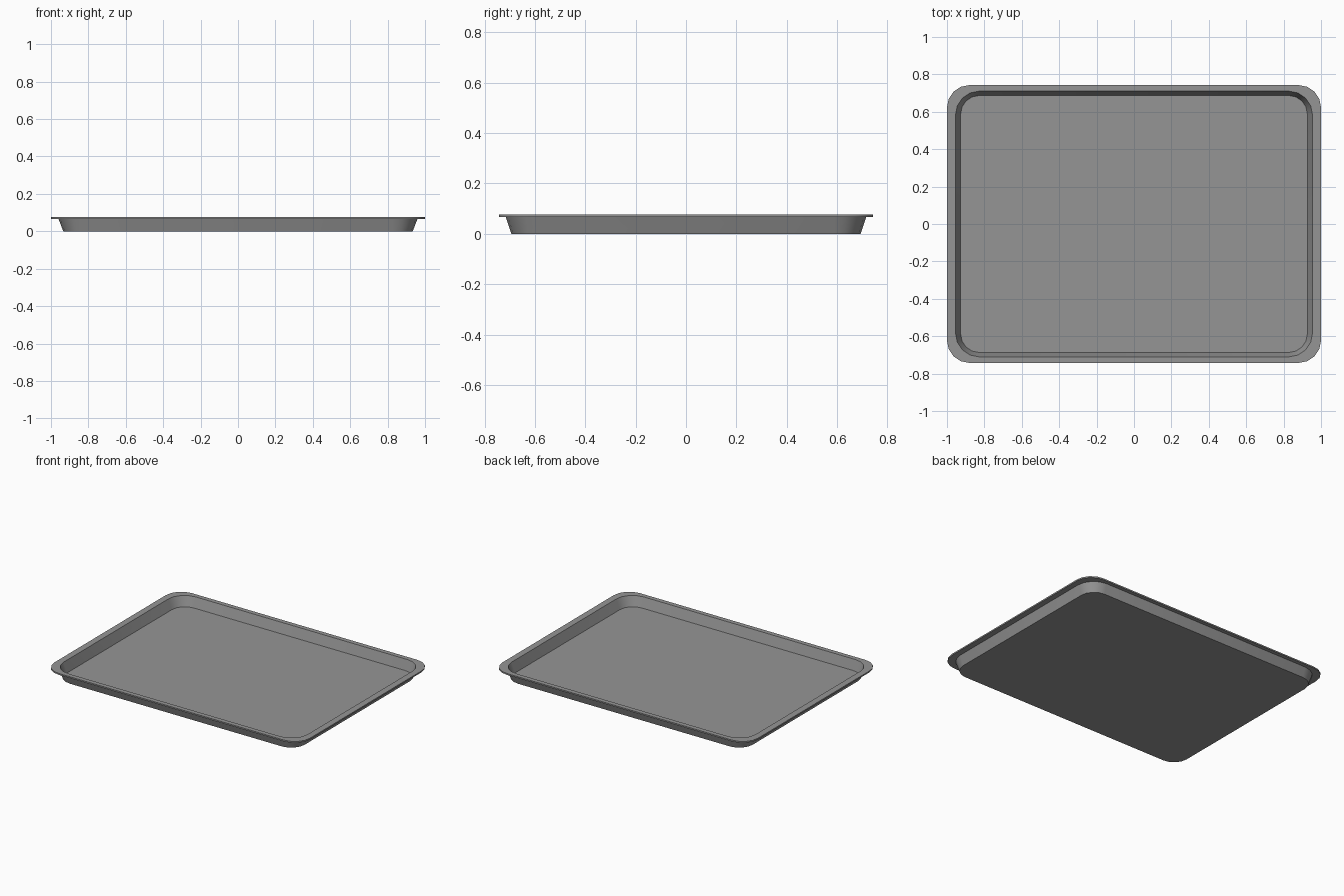
import bpy, bmesh, math

cube = bpy.data.objects.get("Cube")
if cube:
    bpy.data.objects.remove(cube, do_unlink=True)

# Bare metal
metal = bpy.data.materials.new("grey metal")
metal.use_nodes = True
colour = (0.30, 0.30, 0.30, 1)
metal.diffuse_color = colour
metal.node_tree.nodes["Principled BSDF"].inputs["Base Color"].default_value = colour

CORNER_STEPS = 4


def rounded_ring(bm, hx, hy, radius, z):
    """Ring of vertices around a rounded rectangle."""
    ring = []
    for i, (sx, sy) in enumerate([(1, 1), (-1, 1), (-1, -1), (1, -1)]):
        for k in range(CORNER_STEPS + 1):
            a = math.pi / 2 * (i + k / CORNER_STEPS)
            ring.append(bm.verts.new((sx * (hx - radius) + radius * math.cos(a),
                                      sy * (hy - radius) + radius * math.sin(a), z)))
    return ring


# Sections from the underside, out around the rim, down to the inner floor:
# half width, half depth, corner radius, height
sections = [
    (0.934, 0.694, 0.105, 0.0),
    (0.960, 0.716, 0.13, 0.067),
    (1.0, 0.743, 0.12, 0.067),
    (1.0, 0.743, 0.12, 0.077),
    (0.954, 0.710, 0.125, 0.077),
    (0.927, 0.687, 0.10, 0.008),
]

bm = bmesh.new()
rings = [rounded_ring(bm, *s) for s in sections]
for low, high in zip(rings, rings[1:]):
    n = len(low)
    for i in range(n):
        j = (i + 1) % n
        bm.faces.new((low[i], low[j], high[j], high[i]))
bm.faces.new(rings[0][::-1])   # underside
bm.faces.new(rings[-1])        # inner floor
bmesh.ops.recalc_face_normals(bm, faces=bm.faces)

mesh = bpy.data.meshes.new("baking_tray")
bm.to_mesh(mesh)
bm.free()
tray = bpy.data.objects.new("baking_tray", mesh)
bpy.context.collection.objects.link(tray)
mesh.materials.append(metal)

# Smooth corners, crisp rim and floor edges
bpy.ops.object.select_all(action="DESELECT")
tray.select_set(True)
bpy.context.view_layer.objects.active = tray
bpy.ops.object.shade_smooth_by_angle(angle=math.radians(35))
